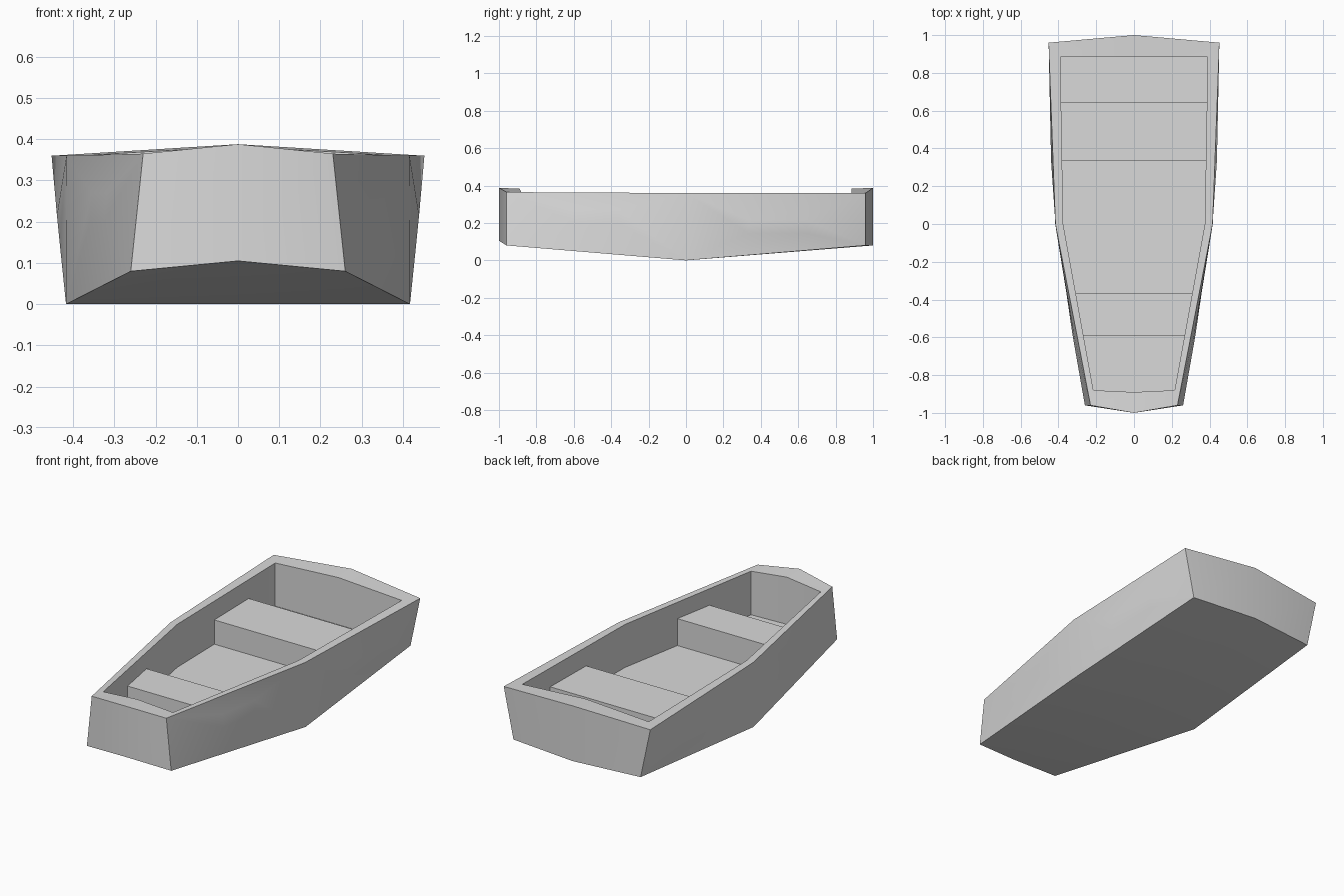
import bpy
import bmesh

cube = bpy.data.objects.get("Cube")
if cube:
    bpy.data.objects.remove(cube, do_unlink=True)

grey = bpy.data.materials.new("plain_grey")
grey.use_nodes = True
colour = (0.7, 0.7, 0.7, 1)
grey.diffuse_color = colour
grey.node_tree.nodes["Principled BSDF"].inputs["Base Color"].default_value = colour


def finish(name, bm):
    """Turn a bmesh into a grey object, smooth except at sharp edges."""
    bmesh.ops.recalc_face_normals(bm, faces=bm.faces)
    mesh = bpy.data.meshes.new(name)
    bm.to_mesh(mesh)
    bm.free()
    mesh.materials.append(grey)
    obj = bpy.data.objects.new(name, mesh)
    bpy.context.collection.objects.link(obj)
    bpy.ops.object.select_all(action='DESELECT')
    obj.select_set(True)
    bpy.context.view_layer.objects.active = obj
    bpy.ops.object.shade_smooth_by_angle()


def outline(bm, bow, bow_tip, mid, stern, stern_tip):
    """Closed eight-point loop around the boat, mirrored in x."""
    half = [bow, mid, stern]
    points = [(0, *bow_tip)] + half + [(0, *stern_tip)]
    points += [(-x, y, z) for x, y, z in reversed(half)]
    return [bm.verts.new(p) for p in points]


def cap(bm, loop, z):
    """Close a loop with four quads around a midship point."""
    centre = bm.verts.new((0, 0, z))
    for i in range(0, 8, 4):
        tip, a, b, before = loop[i], loop[i + 1], loop[i + 2], loop[i - 1]
        bm.faces.new((tip, a, b, centre))
        bm.faces.new((tip, centre, loop[i - 2], before))


def bulged_side(bm, corners, patch):
    """Side panel with a slightly raised patch where a seat meets the hull."""
    inner = [bm.verts.new(p) for p in patch]
    bm.faces.new(inner)
    for i in range(4):
        j = (i + 1) % 4
        bm.faces.new((corners[i], corners[j], inner[j], inner[i]))


# Hull: outer bottom, outer rim, inner rim and floor loops
bm = bmesh.new()
bottom = outline(bm, (0.26, -0.96, 0.08), (-1, 0.105), (0.417, 0, 0),
                 (0.392, 0.96, 0.08), (1, 0.08))
rim = outline(bm, (0.23, -0.96, 0.365), (-1, 0.388), (0.416, 0, 0.36),
              (0.452, 0.96, 0.36), (1, 0.388))
inner_rim = outline(bm, (0.215, -0.88, 0.363), (-0.89, 0.383), (0.375, 0, 0.36),
                    (0.39, 0.885, 0.36), (0.885, 0.383))
floor = outline(bm, (0.215, -0.88, 0.12), (-0.89, 0.12), (0.375, 0, 0.12),
                (0.39, 0.885, 0.12), (0.885, 0.12))

# Outer sides: raised patches beside the seats, plain bow and stern
front_patch = [(0.325, -0.59, 0.2), (0.358, -0.365, 0.2),
               (0.355, -0.365, 0.27), (0.318, -0.59, 0.27)]
rear_patch = [(0.432, 0.335, 0.145), (0.432, 0.645, 0.145),
              (0.439, 0.645, 0.215), (0.439, 0.335, 0.215)]
for i, patch in ((1, front_patch), (2, rear_patch)):
    for side, a, b in ((1, i, i + 1), (-1, 8 - i, 7 - i)):
        bulged_side(bm, (bottom[a], bottom[b], rim[b], rim[a]),
                    [(side * x, y, z) for x, y, z in patch])
for i in (0, 3, 4, 7):
    j = (i + 1) % 8
    bm.faces.new((bottom[i], bottom[j], rim[j], rim[i]))

# Gunwale and inner walls
for low, high in ((rim, inner_rim), (inner_rim, floor)):
    for i in range(8):
        j = (i + 1) % 8
        bm.faces.new((low[i], low[j], high[j], high[i]))
cap(bm, bottom, 0)
cap(bm, floor, 0.12)
finish("hull", bm)


# Seats: solid benches from the floor up, ends set in the hull sides
def seat(name, y_front, y_back, x_front, x_back, z_high):
    bm = bmesh.new()
    bmesh.ops.create_cube(bm, size=2)
    for v in bm.verts:
        front = v.co.y < 0
        v.co.x *= x_front if front else x_back
        v.co.y = y_front if front else y_back
        v.co.z = 0.11 if v.co.z < 0 else z_high
    finish(name, bm)


seat("front_seat", -0.59, -0.365, 0.285, 0.33, 0.27)
seat("rear_seat", 0.335, 0.645, 0.395, 0.4, 0.255)
